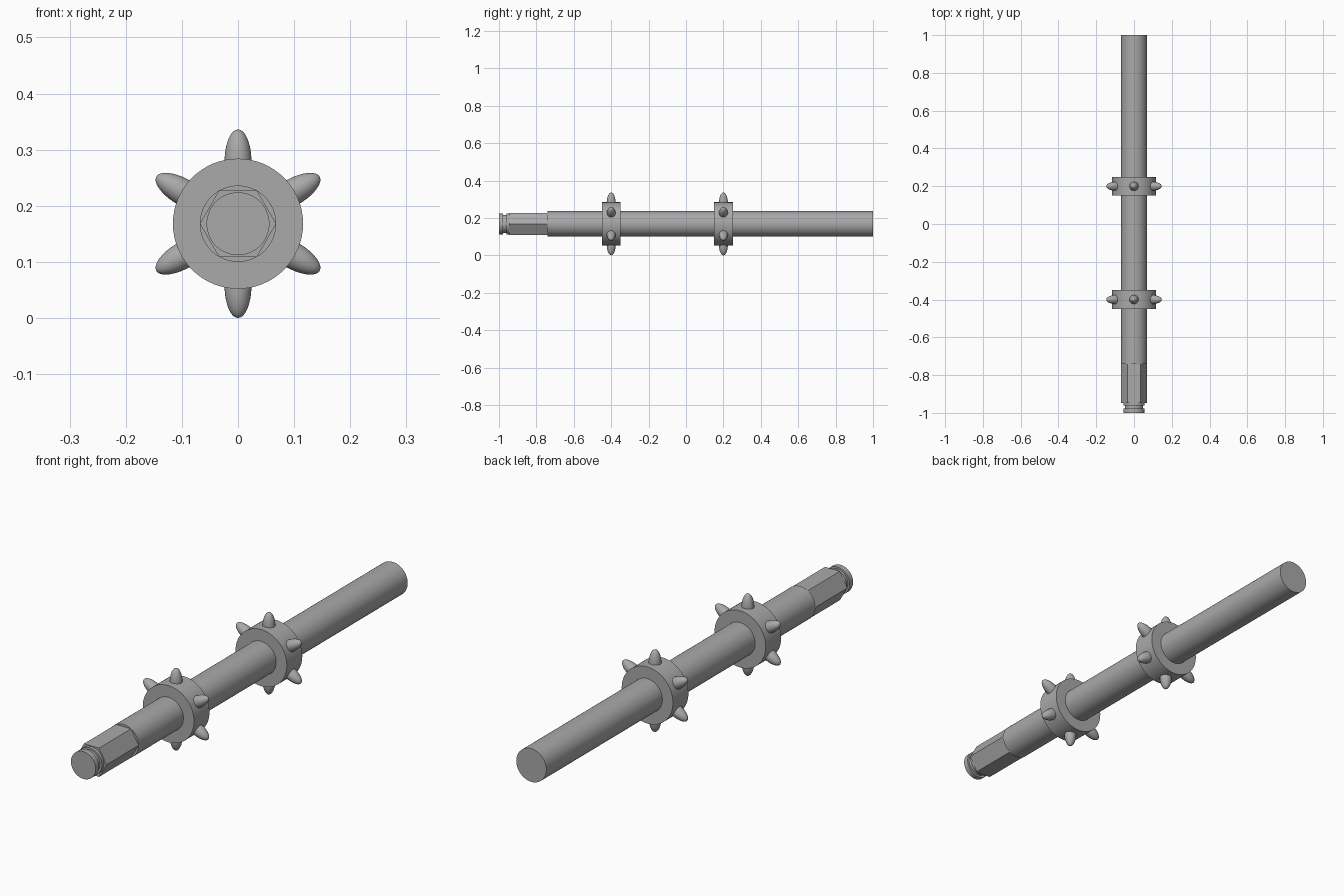
import bpy, math
from mathutils import Matrix, Vector

cube = bpy.data.objects.get("Cube")
if cube:
    bpy.data.objects.remove(cube, do_unlink=True)

AXIS_Z = 0.168
SHAFT_R = 0.068
COLLAR_R = 0.116

steel = bpy.data.materials.new("grey steel")
steel.use_nodes = True
grey = (0.4, 0.4, 0.4, 1)
steel.diffuse_color = grey
steel.node_tree.nodes["Principled BSDF"].inputs["Base Color"].default_value = grey


def finish(name):
    obj = bpy.context.object
    obj.name = name
    obj.data.materials.append(steel)
    bpy.ops.object.shade_smooth_by_angle(angle=math.radians(35))
    return obj


def rod(name, radius, y0, y1, sides=64):
    """Cylinder or prism lying along y."""
    bpy.ops.mesh.primitive_cylinder_add(vertices=sides, radius=radius, depth=y1 - y0)
    obj = bpy.context.object
    turn = Matrix.Rotation(math.pi / 2, 4, 'X')
    if sides == 6:  # corners point sideways, flats face up and down
        turn = turn @ Matrix.Rotation(math.pi / 6, 4, 'Z')
    obj.data.transform(turn)
    obj.location = (0, (y0 + y1) / 2, AXIS_Z)
    return finish(name)


# Main shaft and hexagonal drive end
rod("shaft", SHAFT_R, -0.74, 1.0)
rod("hex_drive", SHAFT_R, -0.947, -0.74, 6)

# Grooved tip
rod("tip_shoulder", 0.056, -0.96, -0.947)
rod("tip_neck", 0.048, -0.978, -0.96)
rod("tip_disc", 0.056, -1.0, -0.978)

# Two collars, each with a ring of rounded studs
for label, y in (("front", -0.4), ("rear", 0.2)):
    rod(label + "_collar", COLLAR_R, y - 0.05, y + 0.05)
    for i in range(6):
        angle = i * math.pi / 3
        out = Vector((math.sin(angle), 0, math.cos(angle)))
        bpy.ops.mesh.primitive_uv_sphere_add(segments=32, ring_count=20, radius=1)
        stud = bpy.context.object
        stud.data.transform(Matrix.Rotation(angle, 4, 'Y') @ Matrix.Diagonal((0.024, 0.024, 0.058, 1)))
        stud.location = Vector((0, y, AXIS_Z)) + out * (AXIS_Z - 0.058)
        finish(f"{label}_stud_{i + 1}")
